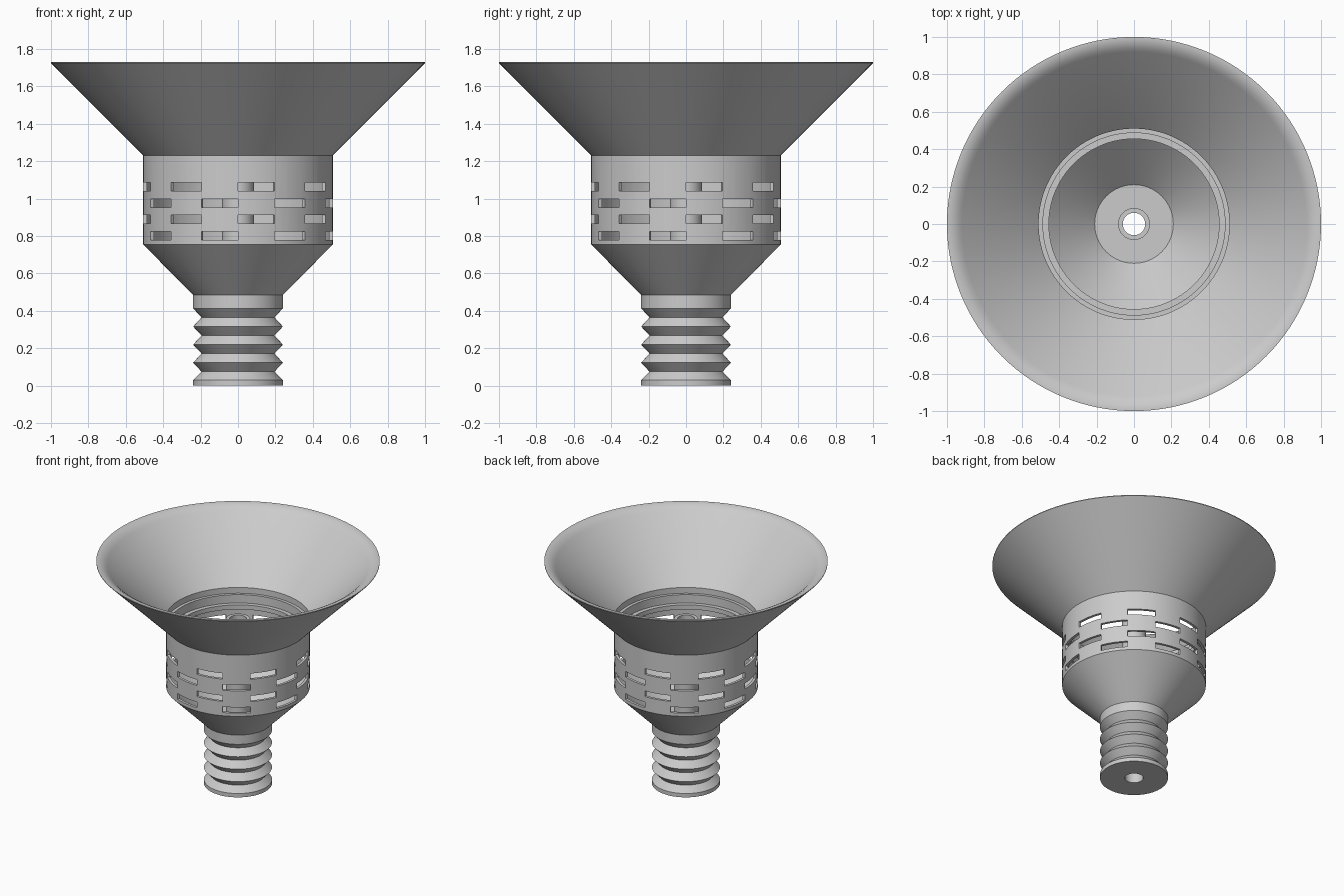
import bpy
import bmesh
from math import radians, sin, cos, tau

cube = bpy.data.objects.get("Cube")
if cube:
    bpy.data.objects.remove(cube, do_unlink=True)

grey = bpy.data.materials.new("light grey")
grey.use_nodes = True
grey.diffuse_color = (0.6, 0.6, 0.6, 1)
grey.node_tree.nodes["Principled BSDF"].inputs["Base Color"].default_value = (0.6, 0.6, 0.6, 1)


def new_object(name, bm):
    bmesh.ops.recalc_face_normals(bm, faces=bm.faces)
    mesh = bpy.data.meshes.new(name)
    bm.to_mesh(mesh)
    bm.free()
    mesh.materials.append(grey)
    obj = bpy.data.objects.new(name, mesh)
    bpy.context.collection.objects.link(obj)
    return obj


def lathe(name, profile, segments=128):
    """Revolve a closed (radius, height) profile about z."""
    bm = bmesh.new()
    rings = [[bm.verts.new((r * sin(tau * i / segments), -r * cos(tau * i / segments), z))
              for r, z in profile] for i in range(segments)]
    for i in range(segments):
        a, b = rings[i], rings[(i + 1) % segments]
        for j in range(len(profile)):
            k = (j + 1) % len(profile)
            bm.faces.new((a[j], b[j], b[k], a[k]))
    return new_object(name, bm)


# Ribbed neck: alternating ridges and valleys
ridge, valley = 0.24, 0.195
neck = [(0.065, 0), (ridge, 0), (ridge, 0.03)]
for i in range(4):
    z = 0.075 + i * 0.0967
    neck.append((valley, z))
    neck.append((ridge, z + 0.048))

# Outer skin: lower cone, drum, flare and rounded rim
outer = [(ridge, 0.485), (0.507, 0.755), (0.507, 1.232), (1.0, 1.725), (1.0, 1.73)]
rim = [(0.99, 1.73), (0.965, 1.725), (0.94, 1.711), (0.92, 1.695)]

# Inner skin: flare, step, retaining rib, drum, floor and central tube
inner = [(0.51, 1.285), (0.51, 1.24), (0.487, 1.24), (0.487, 1.175),
         (0.455, 1.175), (0.455, 1.14), (0.487, 1.14), (0.487, 0.775),
         (0.21, 0.51), (0.085, 0.51), (0.085, 1.28), (0.06, 1.28)]
body = lathe("funnel_body", neck + outer + rim + inner)

# Slot cutters: four staggered rows of eight curved blocks
bm = bmesh.new()
steps = 8
for row in range(4):
    z0 = 0.78 + row * 0.0867
    for slot in range(8):
        start = radians(slot * 45 + (0 if row % 2 else 22.5))
        sections = []
        for s in range(steps + 1):
            a = start + radians(22.5) * s / steps
            sections.append([bm.verts.new((r * sin(a), -r * cos(a), z))
                             for r, z in ((0.46, z0), (0.54, z0),
                                          (0.54, z0 + 0.045), (0.46, z0 + 0.045))])
        for p, q in zip(sections, sections[1:]):
            for j in range(4):
                k = (j + 1) % 4
                bm.faces.new((p[j], q[j], q[k], p[k]))
        bm.faces.new(sections[0])
        bm.faces.new(sections[-1][::-1])
cutter = new_object("slot_cutter", bm)
cutter.hide_render = True

# Cut the slots and keep the corners crisp
cut = body.modifiers.new("slots", "BOOLEAN")
cut.operation = "DIFFERENCE"
cut.solver = "EXACT"
cut.object = cutter
bpy.ops.object.select_all(action="DESELECT")
body.select_set(True)
bpy.context.view_layer.objects.active = body
bpy.ops.object.modifier_apply(modifier=cut.name)
bpy.data.objects.remove(cutter, do_unlink=True)
bpy.ops.object.shade_smooth_by_angle(angle=radians(30))
